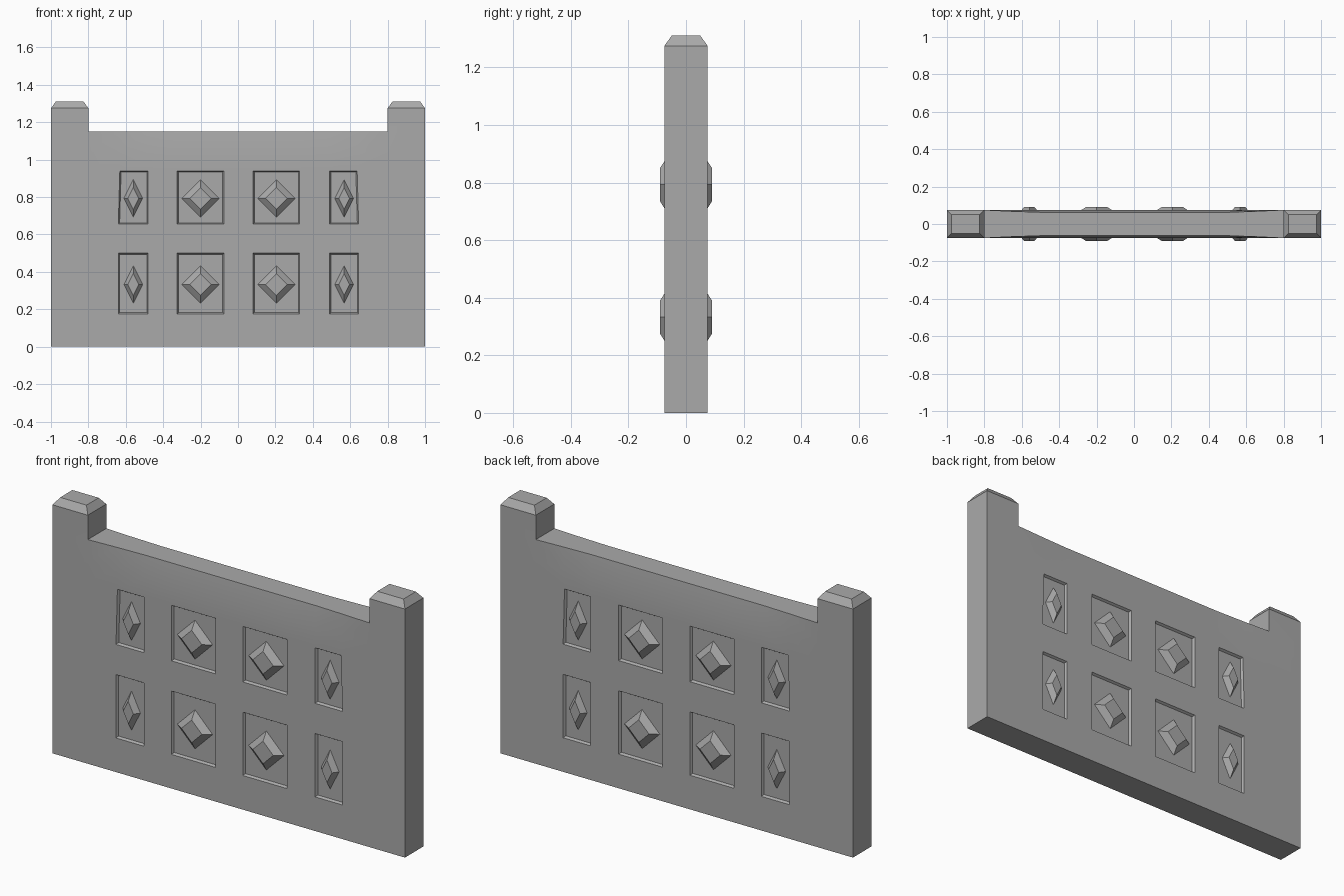
import bpy, bmesh, math
from mathutils import Matrix

if "Cube" in bpy.data.objects:
    bpy.data.objects.remove(bpy.data.objects["Cube"], do_unlink=True)

stone = bpy.data.materials.new("grey stone")
stone.use_nodes = True
GREY = (0.4, 0.4, 0.4, 1)
stone.diffuse_color = GREY
stone.node_tree.nodes["Principled BSDF"].inputs["Base Color"].default_value = GREY

HALF = 0.075        # half thickness of the wall
DEPTH = 0.012       # depth of the sunken panels
RAIL, POST = 1.15, 1.275
COLUMNS = [(-0.64, -0.48), (-0.325, -0.075), (0.08, 0.33), (0.49, 0.645)]
ROWS = [(0.175, 0.5), (0.655, 0.94)]


def finish(bm, name, smooth=False):
    bmesh.ops.recalc_face_normals(bm, faces=bm.faces)
    mesh = bpy.data.meshes.new(name)
    bm.to_mesh(mesh)
    bm.free()
    mesh.materials.append(stone)
    obj = bpy.data.objects.new(name, mesh)
    bpy.context.collection.objects.link(obj)
    if smooth:
        bpy.ops.object.select_all(action='DESELECT')
        obj.select_set(True)
        bpy.context.view_layer.objects.active = obj
        bpy.ops.object.shade_smooth_by_angle(angle=math.radians(30))
    return obj


def inside(value, spans):
    return any(a < value < b for a, b in spans)


# Wall outline with its two posts, divided along the panel edges
xs = [-1, -0.8] + [x for span in COLUMNS for x in span] + [0.8, 1]
zs = [0] + [z for span in ROWS for z in span] + [1.04, RAIL, POST]
bm = bmesh.new()
verts = {}


def vert(x, z):
    if (x, z) not in verts:
        verts[x, z] = bm.verts.new((x, -HALF, z))
    return verts[x, z]


for x0, x1 in zip(xs, xs[1:]):
    for z0, z1 in zip(zs, zs[1:]):
        if z1 <= RAIL or abs(x0 + x1) > 1.6:
            bm.faces.new([vert(x0, z0), vert(x1, z0), vert(x1, z1), vert(x0, z1)])

# Thickness
new = bmesh.ops.extrude_face_region(bm, geom=bm.faces[:])["geom"]
bmesh.ops.translate(bm, vec=(0, 2 * HALF, 0),
                    verts=[g for g in new if isinstance(g, bmesh.types.BMVert)])
bmesh.ops.recalc_face_normals(bm, faces=bm.faces)

# Panels and post tops, chosen by position
panels, tops = [], []
for f in bm.faces:
    c = f.calc_center_median()
    if abs(c.y) > 0.07 and inside(c.x, COLUMNS) and inside(c.z, ROWS):
        panels.append(f)
    elif f.normal.z > 0.9 and c.z > 1.2:
        tops.append(f)

# Thinner top edge between the posts, slightly leaning upper outer panels
for v in bm.verts:
    x, z = abs(v.co.x), v.co.z
    if abs(z - RAIL) < 0.001 and x < 0.79:
        v.co.y -= math.copysign(0.013 * min(1, (0.8 - x) / 0.27), v.co.y)
    if abs(z - ROWS[1][1]) < 0.001 and 0.6 < x < 0.7:
        v.co.x -= math.copysign(0.008, v.co.x)
bm.normal_update()
bmesh.ops.inset_individual(bm, faces=panels, thickness=0.01, depth=-DEPTH)
bmesh.ops.inset_individual(bm, faces=tops, thickness=0.036, depth=0.035)
finish(bm, "wall_with_posts", smooth=True)

# Raised diamond studs in every panel, front and back
BASE, TIP = 0.06, 0.09
for side, word in ((-1, "front"), (1, "back")):
    for i, (x0, x1) in enumerate(COLUMNS):
        for j, (z0, z1) in enumerate(ROWS):
            bm = bmesh.new()
            bmesh.ops.create_cone(bm, cap_ends=True, segments=4, radius1=0.105,
                                  radius2=0.058, depth=TIP - BASE)
            width = 1 if x1 - x0 > 0.2 else 0.5
            place = (Matrix.Translation(((x0 + x1) / 2, side * (BASE + TIP) / 2,
                                         (z0 + z1) / 2 - 0.005))
                     @ Matrix.Diagonal((width, 1, 1, 1))
                     @ Matrix.Rotation(-side * math.pi / 2, 4, 'X'))
            bm.transform(place)
            finish(bm, f"{word}_diamond_stud_{i + 1}_{j + 1}")
